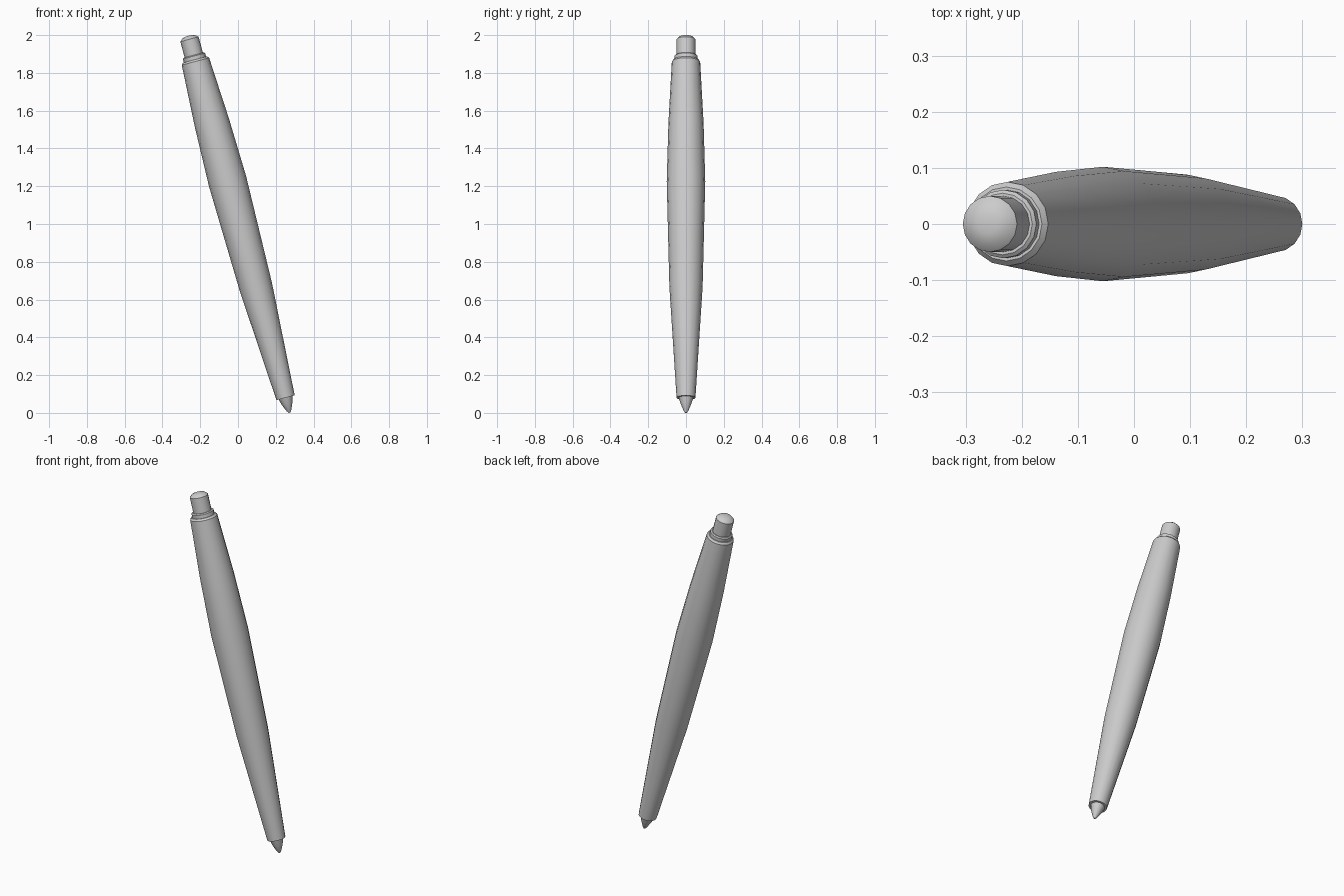
import bpy
import bmesh
import math
from mathutils import Matrix

cube = bpy.data.objects.get("Cube")
if cube:
    bpy.data.objects.remove(cube, do_unlink=True)

grey = bpy.data.materials.new("light grey")
grey.use_nodes = True
colour = (0.6, 0.6, 0.6, 1)
grey.diffuse_color = colour
grey.node_tree.nodes["Principled BSDF"].inputs["Base Color"].default_value = colour

SIDES = 16
# The pen leans towards -x, pivoting about its point
LEAN = Matrix.Translation((0.273, 0, 0.001)) @ Matrix.Rotation(math.radians(-15), 4, "Y")


def lathe(name, profile):
    """Turn (height, radius) pairs around the pen axis, closing both ends."""
    bm = bmesh.new()
    rings = []
    for height, radius in profile:
        ring = []
        for i in range(SIDES):
            a = math.tau * i / SIDES
            ring.append(bm.verts.new((radius * math.cos(a), radius * math.sin(a), height)))
        rings.append(ring)
    for low, high in zip(rings, rings[1:]):
        for i in range(SIDES):
            j = (i + 1) % SIDES
            bm.faces.new((low[i], low[j], high[j], high[i]))
    bm.faces.new(list(reversed(rings[0])))
    bm.faces.new(rings[-1])
    bm.transform(LEAN)
    mesh = bpy.data.meshes.new(name)
    bm.to_mesh(mesh)
    bm.free()
    mesh.materials.append(grey)
    obj = bpy.data.objects.new(name, mesh)
    bpy.context.collection.objects.link(obj)
    bpy.ops.object.select_all(action="DESELECT")
    obj.select_set(True)
    bpy.context.view_layer.objects.active = obj
    bpy.ops.object.shade_smooth_by_angle(angle=math.radians(35))
    return obj


# Writing point
lathe("tip", [(0, 0.005), (0.012, 0.013), (0.05, 0.029), (0.09, 0.04)])

# Swelling barrel with a chamfered top rim
lathe("barrel", [(0.082, 0.05), (0.69, 0.088), (1.268, 0.102), (1.59, 0.093),
                 (1.925, 0.075), (1.935, 0.066)])

# Stepped collar under the button
lathe("collar", [(1.925, 0.061), (1.955, 0.061), (1.96, 0.055)])

# Push button with a low domed end
lathe("button", [(1.94, 0.05), (2.047, 0.05), (2.06, 0.036), (2.065, 0.018), (2.066, 0.004)])
